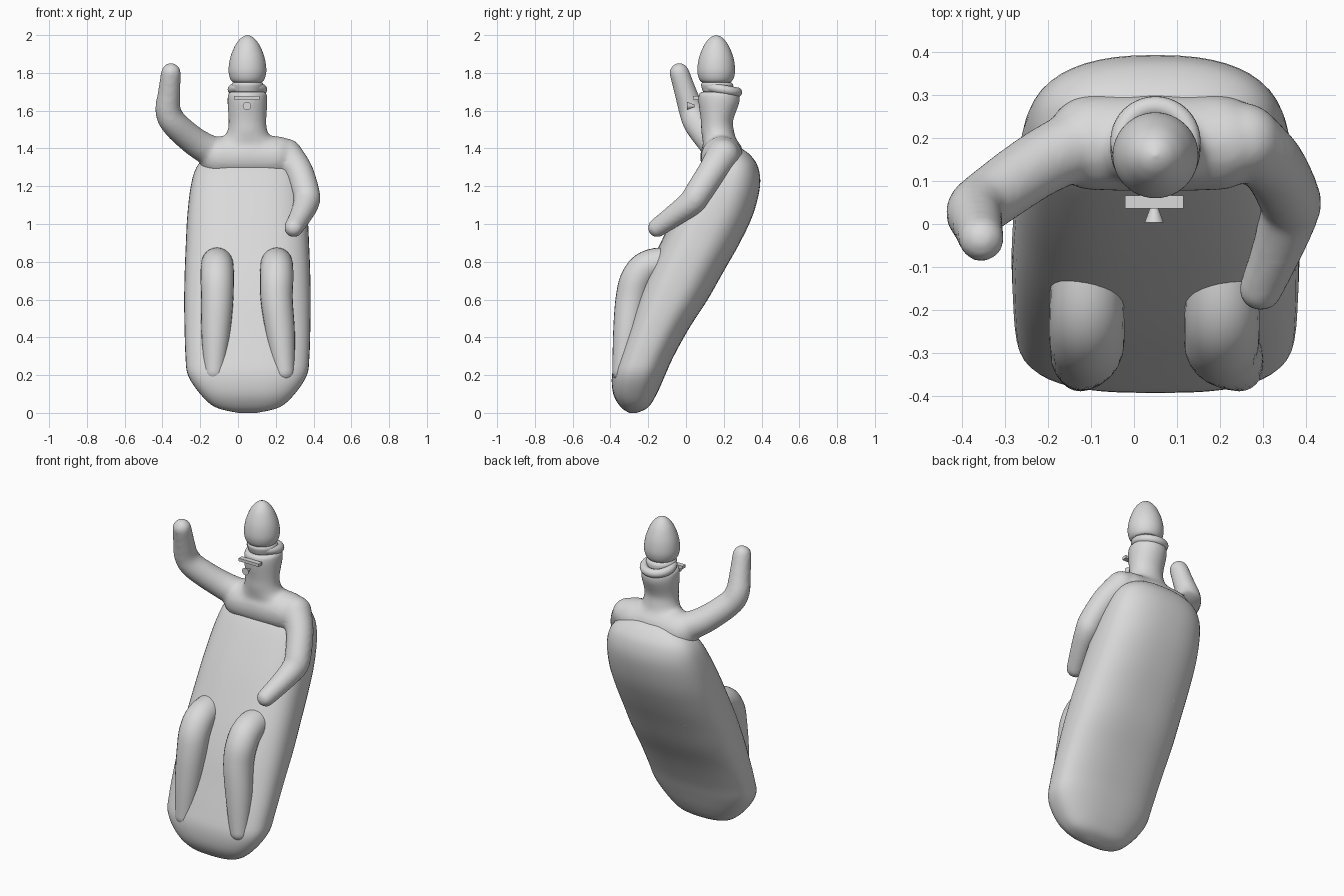
import bpy, bmesh, math
from mathutils import Vector

if "Cube" in bpy.data.objects:
    bpy.data.objects.remove(bpy.data.objects["Cube"])

grey = bpy.data.materials.new("plain grey")
grey.diffuse_color = (0.7, 0.7, 0.7, 1)
grey.use_nodes = True
grey.node_tree.nodes["Principled BSDF"].inputs["Base Color"].default_value = grey.diffuse_color
CX = 0.05  # centre line of the figure


def finish(name, bm):
    bmesh.ops.recalc_face_normals(bm, faces=bm.faces)
    me = bpy.data.meshes.new(name)
    bm.to_mesh(me)
    bm.free()
    me.materials.append(grey)
    ob = bpy.data.objects.new(name, me)
    bpy.context.collection.objects.link(ob)
    for p in me.polygons:
        p.use_smooth = True
    return ob


def resample(rows, steps):
    """Catmull-Rom interpolation through tuples of numbers."""
    out = []
    n = len(rows)
    for i in range(n - 1):
        a, b, c, d = (Vector(rows[max(0, min(n - 1, k))]) for k in range(i - 1, i + 3))
        for s in range(steps):
            t = s / steps
            out.append(0.5 * (2 * b + (c - a) * t + (2 * a - 5 * b + 4 * c - d) * t * t
                              + (3 * b - a - 3 * c + d) * t ** 3))
    out.append(Vector(rows[-1]))
    return out


def skin(bm, rings):
    loops = [[bm.verts.new(p) for p in r] for r in rings]
    n = len(loops[0])
    for r, q in zip(loops, loops[1:]):
        for i in range(n):
            bm.faces.new((r[i], r[(i + 1) % n], q[(i + 1) % n], q[i]))
    bm.faces.new(loops[0])
    bm.faces.new(loops[-1])


def stack(bm, rows, front=2.0, back=2.0, steps=4, seg=48):
    """Horizontal sections: (z, front y, back y, half width)."""
    rings = []
    for z, yf, yb, hw in resample(rows, steps):
        ring = []
        for i in range(seg):
            a = 2 * math.pi * i / seg
            c, s = math.cos(a), math.sin(a)
            e = 2 / (front if s < 0 else back)
            ring.append((CX + hw * math.copysign(abs(c) ** e, c),
                         (yf + yb) / 2 + (yb - yf) / 2 * math.copysign(abs(s) ** e, s), z))
        rings.append(ring)
    skin(bm, rings)


def tube(bm, pts, steps=6, seg=24):
    """Round-ended tube through (x, y, z, radius) points."""
    rows = resample(pts, steps)
    cs = [(r.to_3d(), r[3]) for r in rows]
    d0 = (cs[0][0] - cs[1][0]).normalized()
    d1 = (cs[-1][0] - cs[-2][0]).normalized()
    caps = [math.radians(k) for k in (15, 30, 45, 60, 75, 87)]
    p0, r0 = cs[0]
    p1, r1 = cs[-1]
    cs = ([(p0 + d0 * r0 * math.sin(a), r0 * math.cos(a)) for a in reversed(caps)] + cs
          + [(p1 + d1 * r1 * math.sin(a), r1 * math.cos(a)) for a in caps])
    rings, u = [], None
    for i, (p, r) in enumerate(cs):
        t = (cs[min(i + 1, len(cs) - 1)][0] - cs[max(i - 1, 0)][0]).normalized()
        u = (t.orthogonal() if u is None else u - t * u.dot(t)).normalized()
        v = t.cross(u)
        rings.append([p + r * (u * math.cos(2 * math.pi * k / seg) + v * math.sin(2 * math.pi * k / seg))
                      for k in range(seg)])
    skin(bm, rings)


# leaning sack body
bm = bmesh.new()
stack(bm, [(0.0, -0.30, -0.26, 0.05), (0.03, -0.345, -0.2, 0.17), (0.1, -0.385, -0.155, 0.25),
           (0.2, -0.392, -0.11, 0.315), (0.3, -0.365, -0.065, 0.328), (0.45, -0.315, 0.018, 0.333),
           (0.6, -0.265, 0.115, 0.335), (0.75, -0.205, 0.2, 0.332), (0.9, -0.135, 0.285, 0.326),
           (1.05, -0.06, 0.355, 0.318), (1.2, 0.025, 0.392, 0.3), (1.3, 0.09, 0.382, 0.27),
           (1.36, 0.15, 0.345, 0.21), (1.395, 0.22, 0.30, 0.11), (1.4, 0.25, 0.27, 0.03)],
      front=2.9, back=2.4)
finish("sack_body", bm)

# bent legs: shin, knee, then thigh running back through the sack
for side, x, foot in (("left", -0.11, -0.125), ("right", 0.205, 0.245)):
    bm = bmesh.new()
    tube(bm, [(foot, -0.335, 0.22, 0.055), ((x + foot) / 2, -0.31, 0.42, 0.076), (x, -0.288, 0.6, 0.085),
              (x, -0.255, 0.715, 0.088), (x, -0.18, 0.782, 0.086), (x, 0.0, 0.80, 0.08), (x, 0.125, 0.81, 0.08)])
    finish(side + "_leg", bm)

# shoulders, arms and neck fused into one soft form
bm = bmesh.new()
tube(bm, [(-0.1, 0.19, 1.365, 0.1), (0.05, 0.19, 1.36, 0.115), (0.21, 0.19, 1.365, 0.1)])
tube(bm, [(-0.095, 0.19, 1.352, 0.112), (0.05, 0.19, 1.352, 0.115), (0.195, 0.19, 1.352, 0.112)])
tube(bm, [(-0.1, 0.2, 1.365, 0.085), (-0.22, 0.14, 1.43, 0.077), (-0.335, 0.06, 1.53, 0.072),
          (-0.37, 0.03, 1.6, 0.068), (-0.365, 0.0, 1.69, 0.06), (-0.355, -0.035, 1.8, 0.053)])
tube(bm, [(0.255, 0.195, 1.365, 0.088), (0.32, 0.14, 1.28, 0.077), (0.36, 0.065, 1.165, 0.073),
          (0.362, 0.03, 1.115, 0.07), (0.335, -0.055, 1.05, 0.06), (0.295, -0.152, 0.98, 0.051)])
stack(bm, [(1.34, 0.09, 0.29, 0.22), (1.42, 0.09, 0.28, 0.18), (1.46, 0.085, 0.262, 0.125),
           (1.50, 0.08, 0.253, 0.104), (1.55, 0.078, 0.25, 0.1), (1.65, 0.065, 0.285, 0.106),
           (1.70, 0.07, 0.28, 0.102)])
ob = finish("shoulders_arms_neck", bm)
rm = ob.modifiers.new("fuse", 'REMESH')
rm.mode = 'VOXEL'
rm.voxel_size = 0.012
rm.use_smooth_shade = True
sm = ob.modifiers.new("soften", 'SMOOTH')
sm.factor = 0.5
sm.iterations = 7

# egg-shaped top knob and the small collar under it
bm = bmesh.new()
stack(bm, [(1.745, 0.10, 0.22, 0.06), (1.755, 0.078, 0.242, 0.082), (1.78, 0.065, 0.255, 0.095),
           (1.82, 0.06, 0.26, 0.1), (1.88, 0.069, 0.251, 0.091), (1.94, 0.092, 0.228, 0.068),
           (1.975, 0.116, 0.204, 0.044), (1.992, 0.137, 0.183, 0.023), (2.0, 0.157, 0.163, 0.003)])
finish("egg_knob", bm)
bm = bmesh.new()
stack(bm, [(1.70, 0.09, 0.25, 0.08), (1.735, 0.08, 0.25, 0.085), (1.75, 0.085, 0.24, 0.078)])
finish("collar", bm)

# tilted rim ring
bpy.ops.mesh.primitive_torus_add(major_radius=0.08, minor_radius=0.025, major_segments=40, minor_segments=14,
                                 location=(CX, 0.194, 1.712), rotation=(math.radians(-10), 0, 0))
rim = bpy.context.object
rim.name = "rim_ring"
bpy.ops.object.shade_smooth()

# face: a brow bar and a small flared nose
bpy.ops.mesh.primitive_cube_add(size=1, location=(CX - 0.003, 0.051, 1.668))
bar = bpy.context.object
bar.name = "brow_bar"
bar.scale = (0.136, 0.03, 0.018)
bpy.ops.mesh.primitive_cone_add(vertices=24, radius1=0.022, radius2=0.007, depth=0.04,
                                location=(CX - 0.003, 0.024, 1.625), rotation=(math.radians(-90), 0, 0))
nose = bpy.context.object
nose.name = "flared_nose"
bpy.ops.object.shade_smooth_by_angle()
for o in (rim, bar, nose):
    o.data.materials.append(grey)
